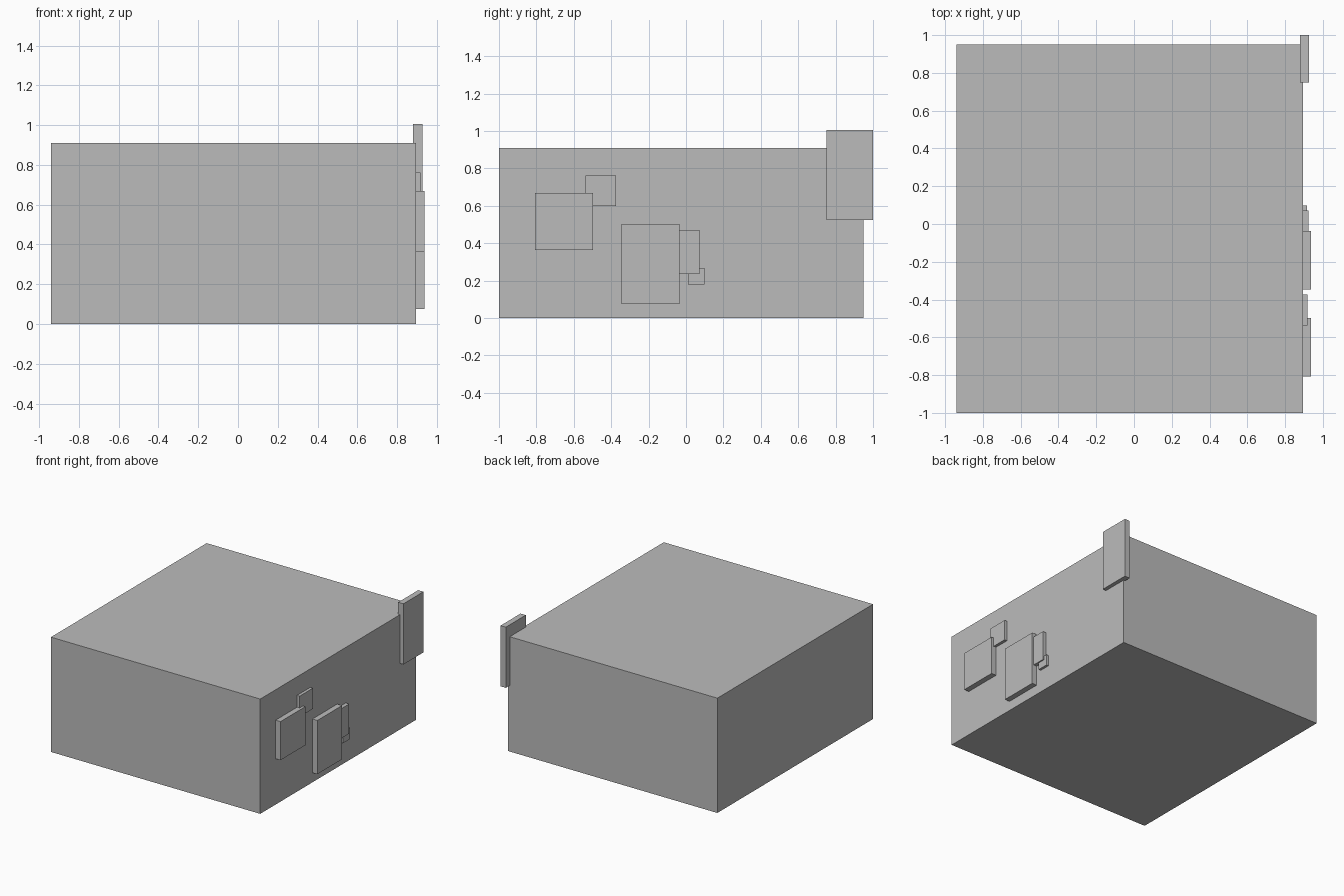
import bpy

if "Cube" in bpy.data.objects:
    bpy.data.objects.remove(bpy.data.objects["Cube"])

grey = bpy.data.materials.new("plain grey")
grey.diffuse_color = (0.5, 0.5, 0.5, 1)
grey.use_nodes = True
grey.node_tree.nodes["Principled BSDF"].inputs["Base Color"].default_value = grey.diffuse_color


def box(name, x, y, z):
    """Axis-aligned box given its (low, high) range on each axis."""
    bpy.ops.mesh.primitive_cube_add(size=1, location=[sum(r) / 2 for r in (x, y, z)])
    ob = bpy.context.object
    ob.name = name
    ob.scale = [r[1] - r[0] for r in (x, y, z)]
    bpy.ops.object.transform_apply(location=False, rotation=False, scale=True)
    ob.data.materials.append(grey)
    return ob


SIDE = 0.895  # right wall of the main block

# main building block
box("main_block", (-0.94, SIDE), (-1.0, 0.95), (0, 0.91))

# tall sign board overhanging the back right corner
box("corner_board", (0.88, 0.926), (0.75, 1.0), (0.524, 1.005))

# plates mounted on the right wall: name, outer x, y range, z range
plates = [
    ("front_plate", 0.938, (-0.807, -0.497), (0.363, 0.669)),
    ("front_small_plate", 0.918, (-0.538, -0.373), (0.599, 0.763)),
    ("middle_plate", 0.938, (-0.346, -0.036), (0.076, 0.502)),
    ("back_plate", 0.925, (-0.036, 0.071), (0.235, 0.470)),
    ("back_small_plate", 0.915, (0.010, 0.098), (0.180, 0.267)),
]
for name, outer, y, z in plates:
    box(name, (SIDE, outer), y, z)
